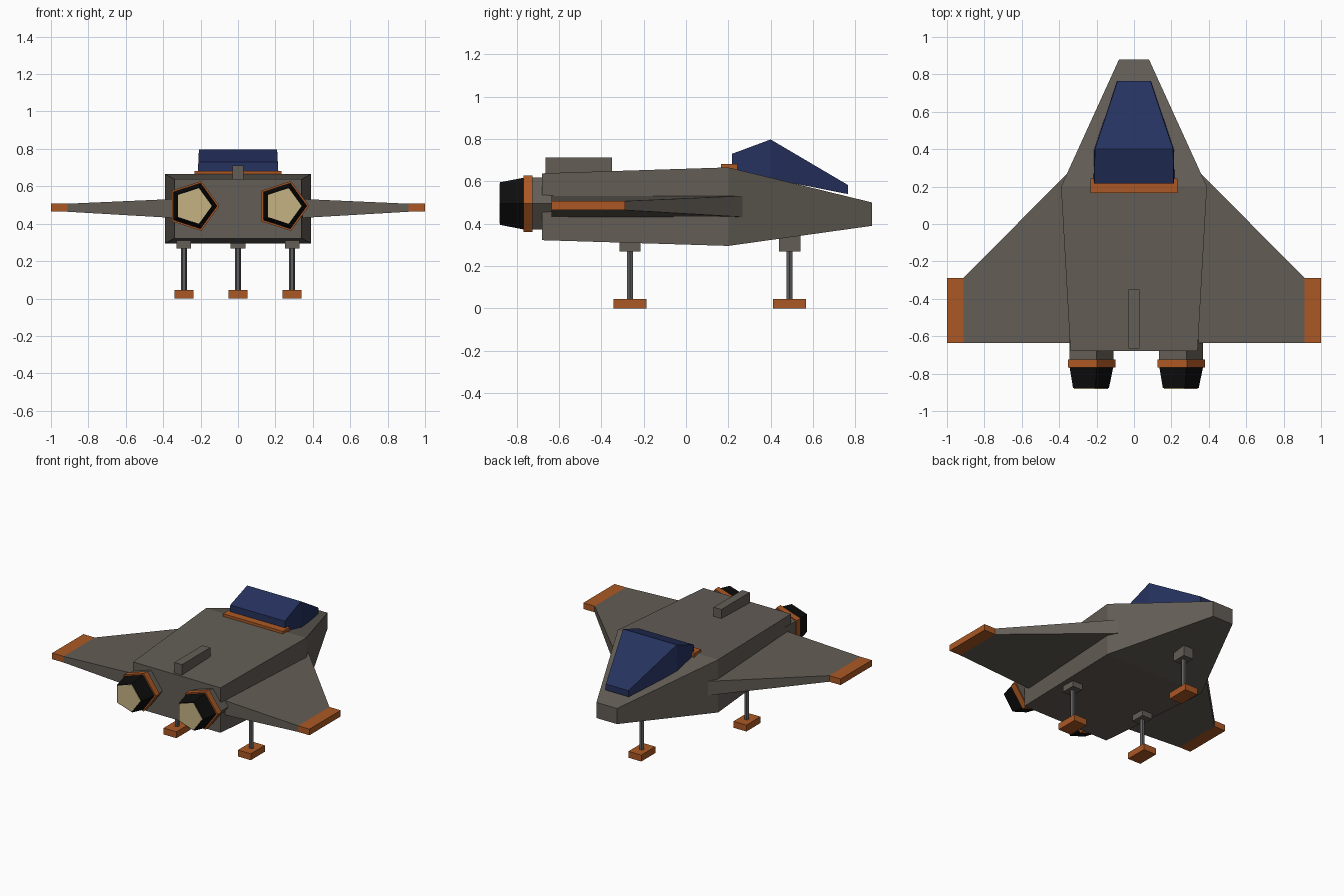
import bpy, bmesh, math

if "Cube" in bpy.data.objects:
    bpy.data.objects.remove(bpy.data.objects["Cube"])


def material(name, rgb):
    m = bpy.data.materials.new(name)
    m.diffuse_color = (*rgb, 1)
    m.use_nodes = True
    m.node_tree.nodes["Principled BSDF"].inputs["Base Color"].default_value = m.diffuse_color
    return m


GREY = material("hull_grey", (0.125, 0.110, 0.092))
STEEL = material("strut_steel", (0.115, 0.115, 0.115))
ORANGE = material("trim_orange", (0.41, 0.098, 0.018))
NAVY = material("canopy_navy", (0.019, 0.032, 0.114))
BLACK = material("nozzle_black", (0.004, 0.004, 0.004))
CREAM = material("exhaust_cream", (0.56, 0.45, 0.23))


def loft(name, rings, mat):
    """Skin a row of matching cross-sections and cap both ends."""
    bm = bmesh.new()
    vs = [[bm.verts.new(p) for p in ring] for ring in rings]
    n = len(rings[0])
    for a, b in zip(vs, vs[1:]):
        for i in range(n):
            j = (i + 1) % n
            bm.faces.new((a[i], a[j], b[j], b[i]))
    bm.faces.new(vs[0])
    bm.faces.new(vs[-1])
    bmesh.ops.recalc_face_normals(bm, faces=bm.faces)
    me = bpy.data.meshes.new(name)
    bm.to_mesh(me)
    bm.free()
    me.materials.append(mat)
    ob = bpy.data.objects.new(name, me)
    bpy.context.collection.objects.link(ob)
    return ob


def rect_y(y, w_bottom, w_top, z0, z1):
    """Rectangular section across the body at y."""
    return [(-w_bottom, y, z0), (w_bottom, y, z0), (w_top, y, z1), (-w_top, y, z1)]


def box(name, x, y, z, mat):
    ring = lambda h: [(x[0], y[0], h), (x[1], y[0], h), (x[1], y[1], h), (x[0], y[1], h)]
    return loft(name, [ring(z[0]), ring(z[1])], mat)


def tube(name, cx, cz, profile, mat, sides=5):
    """Faceted tube along y; profile holds (y, radius) pairs."""
    steps = [2 * math.pi * i / sides for i in range(sides)]
    rings = [[(cx + r * math.cos(a), y, cz + r * math.sin(a)) for a in steps]
             for y, r in profile]
    return loft(name, rings, mat)


# Hull, canopy, canopy trim and dorsal fin
loft("hull", [rect_y(-0.68, 0.34, 0.34, 0.322, 0.638),
              rect_y(0.20, 0.39, 0.39, 0.295, 0.666),
              rect_y(0.88, 0.08, 0.08, 0.39, 0.50)], GREY)
loft("canopy", [rect_y(0.217, 0.217, 0.212, 0.65, 0.73),
                rect_y(0.40, 0.213, 0.209, 0.612, 0.798),
                rect_y(0.765, 0.09, 0.088, 0.54, 0.583)], NAVY)
box("canopy_trim", (-0.233, 0.233), (0.165, 0.243), (0.64, 0.683), ORANGE)
box("dorsal_fin", (-0.03, 0.03), (-0.665, -0.35), (0.61, 0.712), GREY)

for side, s in (("left", -1), ("right", 1)):
    # Wing tapering from root to tip
    def wing_section(x, y_front, z0, z1):
        return [(s * x, -0.635, z0), (s * x, y_front, z0),
                (s * x, y_front, z1), (s * x, -0.635, z1)]
    loft(side + "_wing", [wing_section(0.345, 0.282, 0.431, 0.532),
                          wing_section(0.912, -0.288, 0.464, 0.507)], GREY)
    loft(side + "_wing_tip", [wing_section(0.912, -0.288, 0.464, 0.507),
                              wing_section(1.0, -0.288, 0.464, 0.507)], ORANGE)

    # Five-sided engine: pod, ring, nozzle and glowing exhaust
    cx, cz = s * 0.24, 0.495
    tube(side + "_engine_pod", cx, cz, [(-0.50, 0.13), (-0.74, 0.13)], GREY)
    tube(side + "_engine_ring", cx, cz, [(-0.725, 0.14), (-0.768, 0.14)], ORANGE)
    tube(side + "_nozzle", cx, cz, [(-0.76, 0.13), (-0.878, 0.106)], BLACK)
    tube(side + "_exhaust", cx, cz, [(-0.874, 0.10), (-0.881, 0.10)], CREAM)


# Landing legs: mount block, strut and foot
def leg(name, x, y, top):
    box(name + "_mount", (x - 0.039, x + 0.039), (y - 0.05, y + 0.05), (0.268, top), GREY)
    box(name + "_foot", (x - 0.05, x + 0.05), (y - 0.078, y + 0.078), (0, 0.045), ORANGE)
    steps = [math.pi / 3 * i for i in range(6)]
    loft(name + "_strut", [[(x + 0.016 * math.cos(a), y + 0.016 * math.sin(a), z)
                            for a in steps] for z in (0.04, 0.28)], STEEL)


leg("front_leg", 0, 0.49, 0.35)
leg("left_rear_leg", -0.289, -0.264, 0.33)
leg("right_rear_leg", 0.289, -0.264, 0.33)
